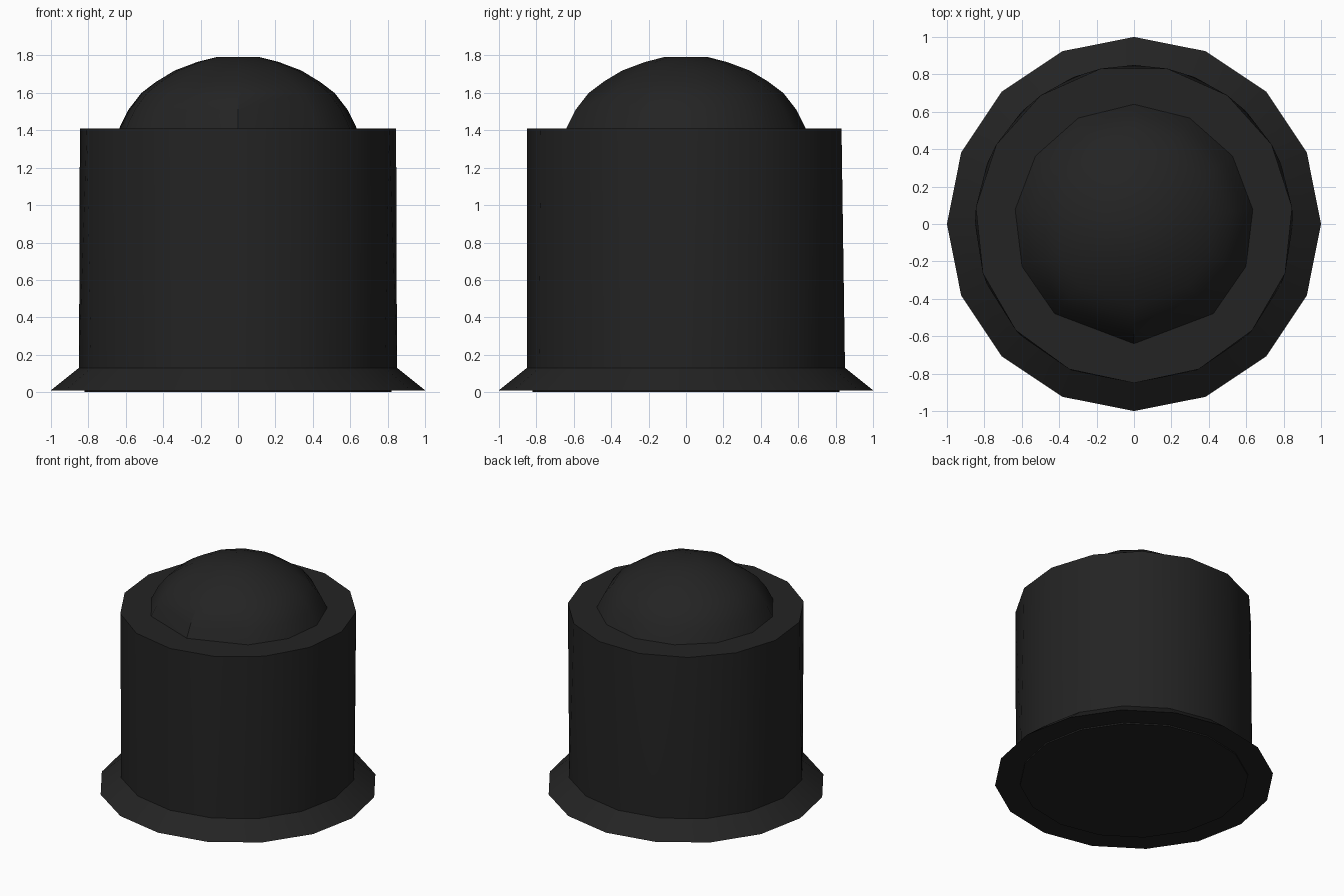
import bpy, bmesh
from math import sin, cos, pi, radians

cube = bpy.data.objects.get("Cube")
if cube:
    bpy.data.objects.remove(cube, do_unlink=True)

# One dark rubber colour
mat = bpy.data.materials.new("dark_rubber")
mat.use_nodes = True
colour = (0.017, 0.017, 0.017, 1)
mat.diffuse_color = colour
mat.node_tree.nodes["Principled BSDF"].inputs["Base Color"].default_value = colour


def even(n):
    """Evenly spaced angles, starting at the front."""
    return [-pi / 2 + 2 * pi * i / n for i in range(n)]


def ring(bm, angles, r, z):
    """Closed loop of edges round the z axis."""
    vs = [bm.verts.new((r * cos(a), r * sin(a), z)) for a in angles]
    return [bm.edges.new((vs[i - 1], vs[i])) for i in range(len(vs))]


def loft(name, rings, cap_bottom=False, cap_top=False):
    """Skin a stack of (angles, radius, height) rings."""
    bm = bmesh.new()
    loops = [ring(bm, *r) for r in rings]
    for low, high in zip(loops, loops[1:]):
        bmesh.ops.bridge_loops(bm, edges=low + high)
    for loop, cap in ((loops[0], cap_bottom), (loops[-1], cap_top)):
        if cap:
            bmesh.ops.contextual_create(bm, geom=loop)
    bmesh.ops.recalc_face_normals(bm, faces=bm.faces)
    mesh = bpy.data.meshes.new(name)
    bm.to_mesh(mesh)
    bm.free()
    mesh.materials.append(mat)
    obj = bpy.data.objects.new(name, mesh)
    bpy.context.collection.objects.link(obj)
    bpy.ops.object.select_all(action="DESELECT")
    obj.select_set(True)
    bpy.context.view_layer.objects.active = obj
    bpy.ops.object.shade_smooth_by_angle(angle=radians(32))
    return obj


# Sloped flange with a thin foot pad below
loft("flange", [(even(16), 1.0, 0.01), (even(16), 0.85, 0.13)], True, True)
loft("foot_pad", [(even(16), 0.82, 0.0), (even(16), 0.82, 0.01)], True, True)

# Body, losing one side towards the top
loft("body", [(even(16), 0.85, 0.13), (even(15), 0.85, 1.41)], True, True)

# Rounded dome, with one wider pair of sides at the front
dome_angles = [-pi / 2] + [pi / 2 + i * 2 * pi / 13 for i in range(-5, 6)]
profile = [(0.64, 1.41), (0.59, 1.51), (0.52, 1.6), (0.44, 1.66),
           (0.34, 1.72), (0.22, 1.765), (0.11, 1.793)]
loft("dome", [(dome_angles, r, z) for r, z in profile], True, True)
